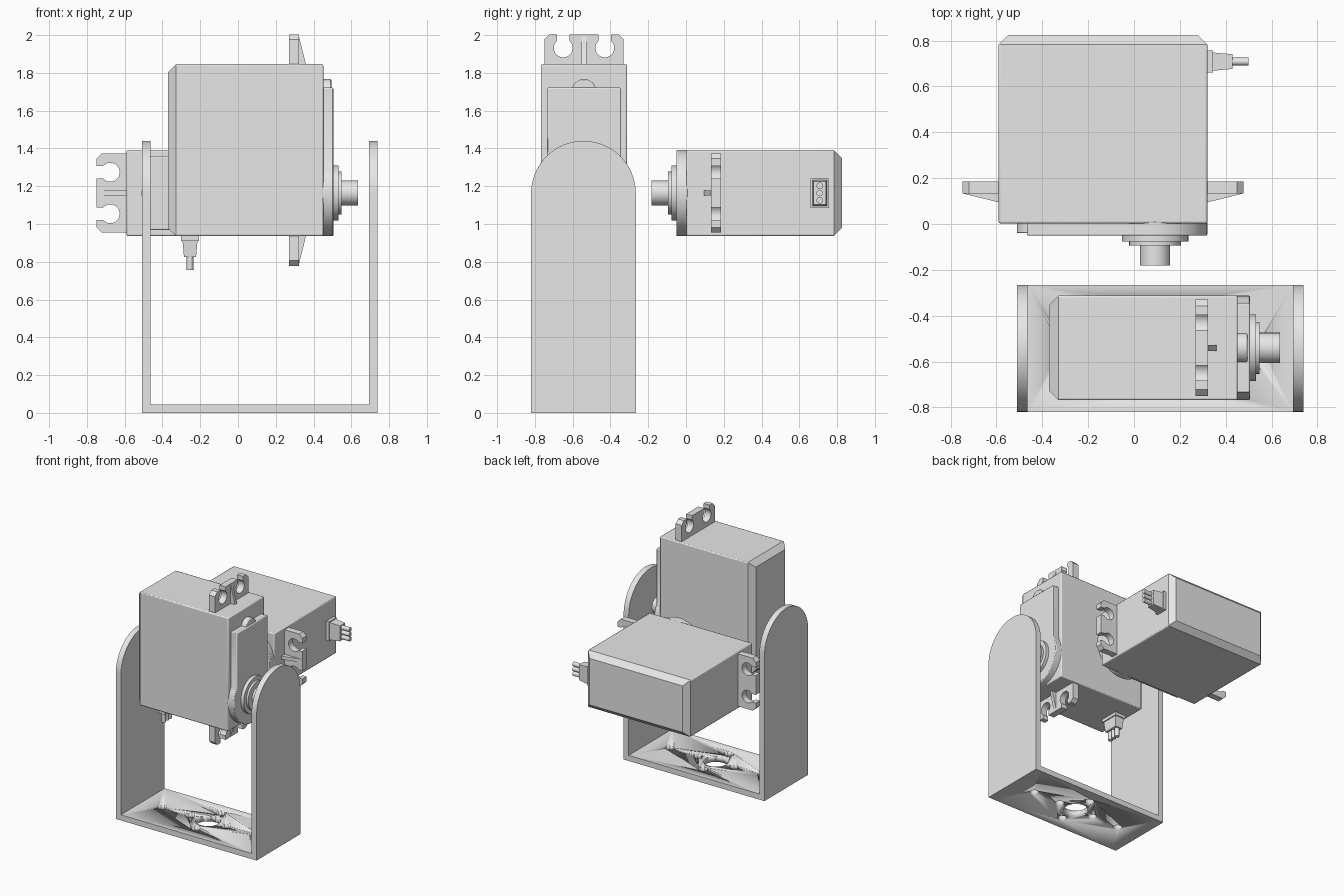
import bpy, bmesh
from math import sin, cos, radians, pi
from mathutils import Matrix, Vector

if "Cube" in bpy.data.objects:
    bpy.data.objects.remove(bpy.data.objects["Cube"])

GREY = (0.8, 0.8, 0.8, 1)
mat = bpy.data.materials.new("plain grey")
mat.use_nodes = True
mat.diffuse_color = GREY
mat.node_tree.nodes["Principled BSDF"].inputs["Base Color"].default_value = GREY


def finish(name, bm, place, bevel=0):
    bmesh.ops.recalc_face_normals(bm, faces=bm.faces)
    me = bpy.data.meshes.new(name)
    bm.to_mesh(me)
    bm.free()
    me.materials.append(mat)
    ob = bpy.data.objects.new(name, me)
    bpy.context.collection.objects.link(ob)
    ob.matrix_world = place
    if bevel:
        mod = ob.modifiers.new("soft edges", "BEVEL")
        mod.width, mod.segments = bevel, 2
        mod.limit_method, mod.angle_limit = "ANGLE", radians(60)
    bpy.ops.object.select_all(action="DESELECT")
    ob.select_set(True)
    bpy.context.view_layer.objects.active = ob
    bpy.ops.object.shade_smooth_by_angle(angle=radians(30))
    return ob


def arc(cy, cz, r, start, end, n=24):
    angles = [radians(start + (end - start) * i / n) for i in range(n + 1)]
    return [(cy + r * cos(a), cz + r * sin(a)) for a in angles]


def slab(bm, outline, x0, x1):
    """Extrude a (y, z) outline along x."""
    face = bm.faces.new([bm.verts.new((x0, y, z)) for y, z in outline])
    new = bmesh.ops.extrude_face_region(bm, geom=[face])["geom"]
    verts = [v for v in new if isinstance(v, bmesh.types.BMVert)]
    bmesh.ops.translate(bm, verts=verts, vec=(x1 - x0, 0, 0))


def box(bm, lo, hi):
    lo, hi = Vector(lo), Vector(hi)
    m = Matrix.Translation((lo + hi) / 2) @ Matrix.Diagonal((*(hi - lo), 1))
    return bmesh.ops.create_cube(bm, size=1, matrix=m)["verts"]


def disc(bm, r, x0, x1, z=0):
    slab(bm, arc(0, z, r, 0, 360 * 47 / 48, 47), x0, x1)


def servo(side, place):
    """Local frame: shaft along +x, body long in z, shaft axis at y = z = 0."""
    half, top = 0.228, 0.682
    mid = (top - half) / 2

    # case with chamfered rear
    bm = bmesh.new()
    box(bm, (-0.823, -half, -half), (0, half, top))
    rear = [e for e in bm.edges if all(v.co.x < -0.5 for v in e.verts)]
    bmesh.ops.bevel(bm, geom=rear, offset=0.042, segments=1, affect="EDGES")
    finish(side + "_servo_case", bm, place, 0.008)

    # gear cover: narrow plate running into a round boss
    bm = bmesh.new()
    slab(bm, [(-0.195, 0.558), (0.195, 0.558)] + arc(0, 0, half, 31, -211, 40),
         -0.01, 0.053)
    finish(side + "_gear_cover", bm, place, 0.006)
    bm = bmesh.new()
    disc(bm, 0.066, -0.01, 0.042, 0.537)
    finish(side + "_cover_bump", bm, place, 0.005)

    # stepped collar and output shaft
    for name, r, x0, x1 in (("collar", 0.145, 0.05, 0.079),
                            ("inner_collar", 0.113, 0.07, 0.096),
                            ("output_shaft", 0.066, 0.09, 0.184)):
        bm = bmesh.new()
        disc(bm, r, x0, x1)
        finish(side + "_" + name, bm, place)

    # slotted mounting ears with a tapered rib
    outline = [(-0.21, -0.01), (-0.21, 0.13), (-0.182, 0.158)]
    for y in (-0.11, 0.11):
        outline += [(y - 0.033, 0.158)] + arc(y, 0.086, 0.05, 131, 409)
        outline += [(y + 0.033, 0.158)]
    outline += [(0.182, 0.158), (0.21, 0.13), (0.21, -0.01)]
    for end, s in (("long", 1), ("short", -1)):
        bm = bmesh.new()
        slab(bm, [(y, mid + s * (mid + half + t)) for y, t in outline], -0.183, -0.13)
        rib = box(bm, (-0.135, -0.013, -0.01), (-0.09, 0.013, 0.155))
        for v in rib:
            if v.co.x > -0.1 and v.co.z > 0.1:
                v.co.x = -0.131
            v.co.z = mid + s * (mid + half + v.co.z)
        finish(f"{side}_{end}_ear", bm, place)

    # cable strain relief and three wires
    bm = bmesh.new()
    x = -0.706
    box(bm, (x - 0.048, -0.078, -half - 0.025), (x + 0.048, 0.078, -half + 0.01))
    neck = box(bm, (x - 0.04, -0.07, -half - 0.11), (x + 0.04, 0.07, -half - 0.02))
    for v in neck:
        if v.co.z < -half - 0.1:
            v.co.x = x + (v.co.x - x) * 0.8
            v.co.y *= 0.88
    finish(side + "_cable_relief", bm, place)
    bm = bmesh.new()
    for y in (-0.038, 0, 0.038):
        bmesh.ops.create_cone(bm, cap_ends=True, segments=16, radius1=0.0175,
                              radius2=0.0175, depth=0.08,
                              matrix=Matrix.Translation((x, y, -half - 0.14)))
    finish(side + "_wires", bm, place)


servo("front", Matrix.Translation((0.452, -0.54, 1.164)))
turn = Matrix(((0, 0, -1), (-1, 0, 0), (0, 1, 0))).to_4x4()
servo("rear", Matrix.Translation((0.092, 0.002, 1.164)) @ turn)

# U bracket: two round-topped arms and a drilled base
CX, CY, HALF_X, HALF_Y, T = 0.115, -0.543, 0.624, 0.277, 0.045
for name, x in (("right_arm", CX - HALF_X), ("left_arm", CX + HALF_X - T)):
    bm = bmesh.new()
    slab(bm, [(-HALF_Y, 0), (HALF_Y, 0)] + arc(0, 1.163, HALF_Y, 0, 180, 40), x, x + T)
    finish("bracket_" + name, bm, Matrix.Translation((0, CY, 0)))

bm = bmesh.new()
box(bm, (T - HALF_X, -HALF_Y, 0), (HALF_X - T, HALF_Y, T))
base = finish("bracket_base", bm, Matrix.Translation((CX, CY, 0)))

holes = [(0, 0, 0.09)] + [(x, 0, 0.034) for x in (-0.41, 0.41)]
holes += [(0.16 * cos(k * pi / 2), 0.16 * sin(k * pi / 2), 0.034) for k in range(4)]
bm = bmesh.new()
for x, y, r in holes:
    bmesh.ops.create_cone(bm, cap_ends=True, segments=32, radius1=r, radius2=r,
                          depth=0.3, matrix=Matrix.Translation((x, y, 0)))
cutter = finish("base_hole_cutter", bm, Matrix.Translation((CX, CY, 0)))
cutter.hide_render = True
cutter.hide_viewport = True
cut = base.modifiers.new("holes", "BOOLEAN")
cut.operation, cut.solver, cut.object = "DIFFERENCE", "EXACT", cutter
